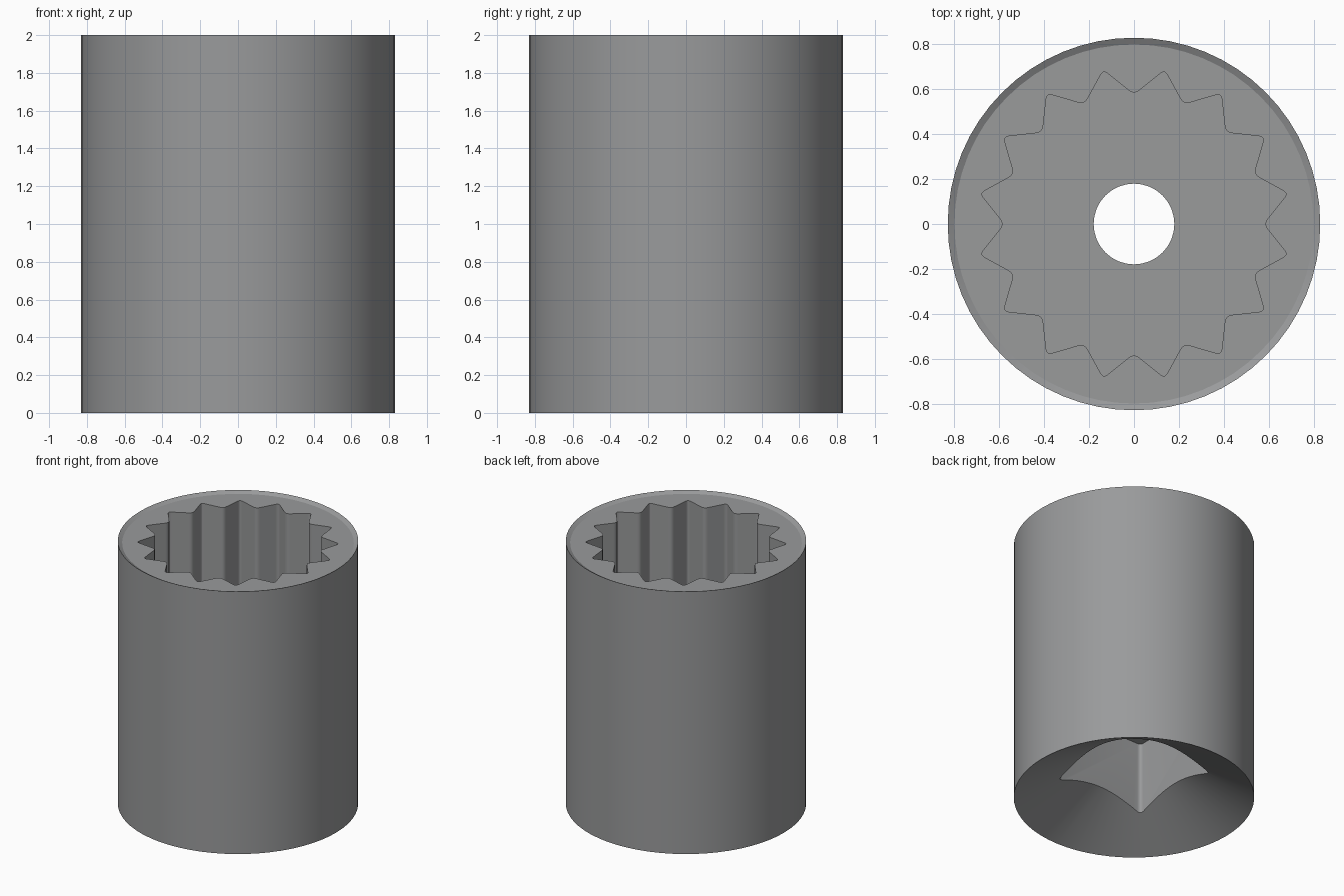
import bpy, bmesh, math

if "Cube" in bpy.data.objects:
    bpy.data.objects.remove(bpy.data.objects["Cube"])

R, TOP, SEG = 0.83, 2.0, 64      # outer radius, height, round sides
SLOPE = 0.545                    # slope of the dished ends

steel = bpy.data.materials.new("grey steel")
steel.diffuse_color = (0.32, 0.325, 0.33, 1)
steel.use_nodes = True
steel.node_tree.nodes["Principled BSDF"].inputs["Base Color"].default_value = steel.diffuse_color


def make_object(name, bm):
    bmesh.ops.recalc_face_normals(bm, faces=bm.faces)
    mesh = bpy.data.meshes.new(name)
    bm.to_mesh(mesh)
    bm.free()
    mesh.materials.append(steel)
    obj = bpy.data.objects.new(name, mesh)
    bpy.context.collection.objects.link(obj)
    return obj


def circle(r, n):
    return [(r * math.cos(2 * math.pi * i / n), r * math.sin(2 * math.pi * i / n)) for i in range(n)]


def round_corners(points, cuts, steps=5):
    """Replace each corner with a small curve starting cuts[i] from it."""
    out = []
    n = len(points)
    for i, (x, y) in enumerate(points):
        ends = []
        for px, py in (points[i - 1], points[(i + 1) % n]):
            k = cuts[i % len(cuts)] / math.hypot(px - x, py - y)
            ends.append((x + (px - x) * k, y + (py - y) * k))
        (ax, ay), (bx, by) = ends
        for s in range(steps + 1):
            t = s / steps
            u = 1 - t
            out.append((u * u * ax + 2 * u * t * x + t * t * bx,
                        u * u * ay + 2 * u * t * y + t * t * by))
    return out


def prism(name, outline, z0, z1):
    bm = bmesh.new()
    low = [bm.verts.new((x, y, z0)) for x, y in outline]
    high = [bm.verts.new((x, y, z1)) for x, y in outline]
    bm.faces.new(low)
    bm.faces.new(high)
    n = len(outline)
    for i in range(n):
        j = (i + 1) % n
        bm.faces.new((low[i], low[j], high[j], high[i]))
    return make_object(name, bm)


# Body: turned cylinder with conical dish below and a thin sloped lip on top
bm = bmesh.new()
rings = []
lip = 0.03
for r, z in ((0.1, SLOPE * (R - 0.1)), (R, 0), (R, TOP), (R - lip, TOP - lip * SLOPE)):
    rings.append([bm.verts.new((x, y, z)) for x, y in circle(r, SEG)])
for a, b in zip(rings, rings[1:]):
    for i in range(SEG):
        j = (i + 1) % SEG
        bm.faces.new((a[i], a[j], b[j], b[i]))
bm.faces.new(rings[0])
bm.faces.new(rings[-1])
body = make_object("socket_body", bm)

# Sixteen-point star cavity from the top
star = []
for i in range(32):
    r = 0.70 if i % 2 else 0.577
    a = i * math.pi / 16
    star.append((r * math.cos(a), r * math.sin(a)))
star_cut = prism("star_cutter", round_corners(star, (0.03, 0.025)), 1.0, 2.2)

# Square drive hole from the bottom
h = 0.37
square = [(h, h), (-h, h), (-h, -h), (h, -h)]
square_cut = prism("square_cutter", round_corners(square, (0.03,)), -0.2, 0.72)

# Round hole joining the two
hole_cut = prism("hole_cutter", circle(0.18, 32), 0.6, 1.2)

for cutter in (star_cut, square_cut, hole_cut):
    cutter.hide_render = True
    mod = body.modifiers.new(cutter.name, 'BOOLEAN')
    mod.operation = 'DIFFERENCE'
    mod.solver = 'EXACT'
    mod.object = cutter
    bpy.context.view_layer.objects.active = body
    bpy.ops.object.modifier_apply(modifier=mod.name)
    bpy.data.objects.remove(cutter)

# Smooth round walls, sharp rims
bpy.ops.object.select_all(action='DESELECT')
body.select_set(True)
bpy.context.view_layer.objects.active = body
bpy.ops.object.shade_smooth_by_angle(angle=math.radians(25))
